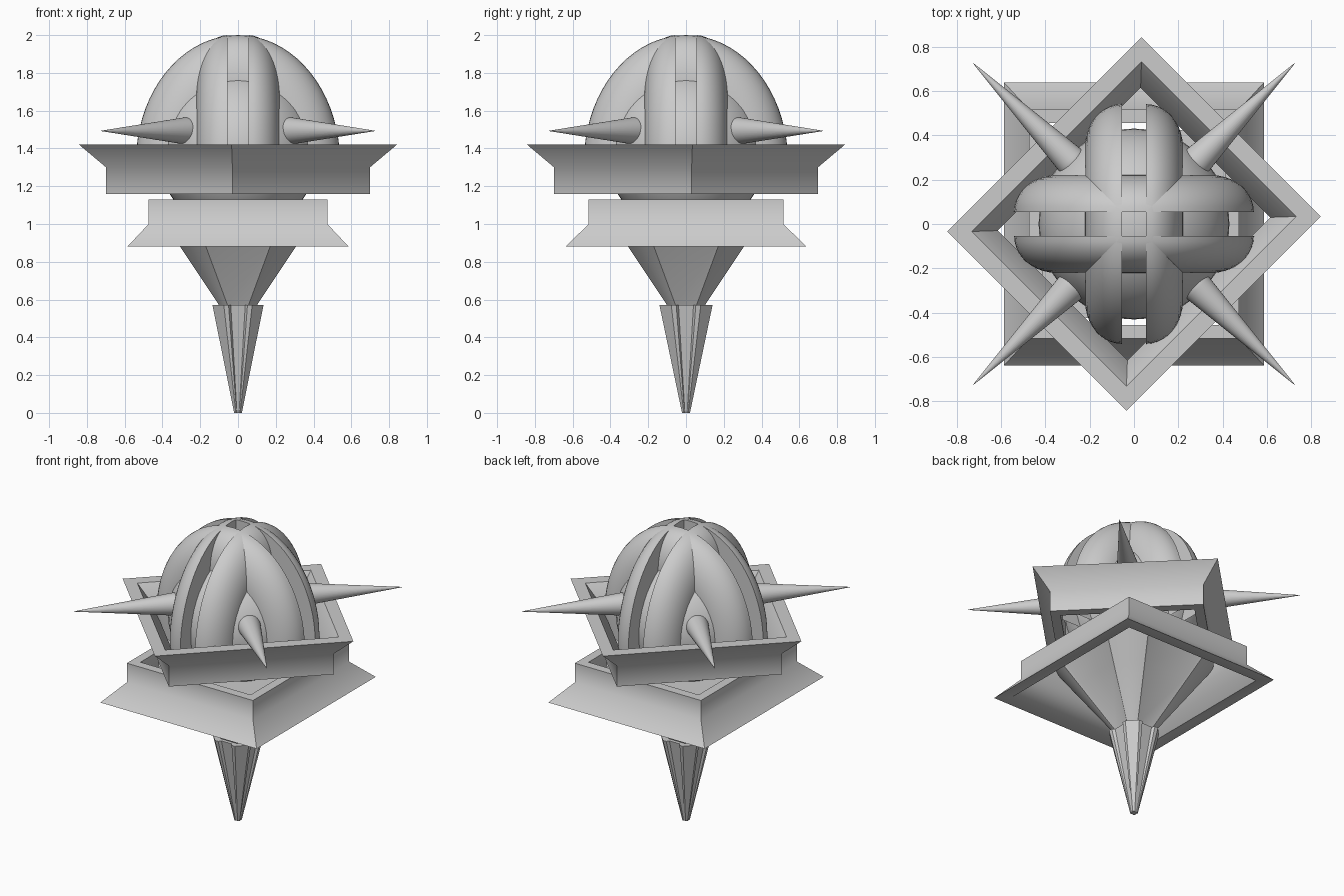
import bpy, bmesh, math
from mathutils import Vector, Matrix

if "Cube" in bpy.data.objects:
    bpy.data.objects.remove(bpy.data.objects["Cube"])

def finish(name, bm, smooth=None):
    bmesh.ops.remove_doubles(bm, verts=bm.verts, dist=1e-5)
    bmesh.ops.recalc_face_normals(bm, faces=bm.faces)
    me = bpy.data.meshes.new(name)
    bm.to_mesh(me)
    bm.free()
    ob = bpy.data.objects.new(name, me)
    bpy.context.collection.objects.link(ob)
    if smooth:
        bpy.ops.object.select_all(action='DESELECT')
        ob.select_set(True)
        bpy.context.view_layer.objects.active = ob
        bpy.ops.object.shade_smooth_by_angle(angle=math.radians(smooth))
    return ob

def loft(bm, rings, closed=False, caps=True):
    vr = [[bm.verts.new(p) for p in r] for r in rings]
    n = len(vr[0])
    pairs = list(zip(vr, vr[1:])) + ([(vr[-1], vr[0])] if closed else [])
    for a, b in pairs:
        for i in range(n):
            j = (i + 1) % n
            bm.faces.new((a[i], a[j], b[j], b[i]))
    if caps and not closed:
        bm.faces.new(vr[0])
        bm.faces.new(vr[-1])

def lathe(bm, profile, steps):
    # profile of (x, radius) spun about the x axis
    loft(bm, [[(x, r * math.cos(2 * math.pi * i / steps), r * math.sin(2 * math.pi * i / steps))
               for i in range(steps)] for x, r in profile])

# Flared rectangular frames: (half x, half y, z) going around the wall section
def frame(name, z_neck, z_mid, z_rim, fx, fy, turn):
    nx, ny, t, rim = 0.473, 0.515, 0.06, 0.078
    sec = [(nx, ny, z_neck), (nx, ny, z_mid), (fx, fy, z_rim),
           (fx - rim, fy - rim, z_rim), (nx - t, ny - t, z_mid), (nx - t, ny - t, z_neck)]
    bm = bmesh.new()
    loft(bm, [[(x, y, z), (-x, y, z), (-x, -y, z), (x, -y, z)] for x, y, z in sec], closed=True)
    bm.transform(Matrix.Rotation(math.radians(turn), 4, 'Z'))
    finish(name, bm, 50)

frame("lower_frame", 1.13, 1.00, 0.88, 0.586, 0.638, 0)
frame("upper_frame", 1.16, 1.30, 1.42, 0.571, 0.619, -45)

# Dome ribs: four rounded half-thickness oval discs, open at the bottom
CZ, RZ = 1.33, 0.67
prof = [(0.055, 0.01), (0.055, 0.54)]
prof += [(0.055 + 0.165 * math.sin(t), 0.35 + 0.19 * math.cos(t))
         for t in [math.pi / 2 * k / 10 for k in range(1, 11)]]
prof += [(0.22, 0.01)]
for k in range(4):
    bm = bmesh.new()
    lathe(bm, prof, 72)
    bm.transform(Matrix.Translation((0, 0, CZ)) @ Matrix.Diagonal((1, 1, RZ / 0.54, 1)) @
                 Matrix.Rotation(k * math.pi / 2, 4, 'Z'))
    bmesh.ops.bisect_plane(bm, geom=bm.verts[:] + bm.edges[:] + bm.faces[:],
                           plane_co=(0, 0, 1.2), plane_no=(0, 0, 1), clear_inner=True)
    finish(f"dome_rib_{k + 1}", bm, 35)

# Inner ball
bm = bmesh.new()
bmesh.ops.create_uvsphere(bm, u_segments=48, v_segments=24, radius=0.43,
                          matrix=Matrix.Translation((0, 0, 1.39)))
finish("inner_ball", bm, 35)

# Diagonal spikes
for k in range(4):
    bm = bmesh.new()
    lathe(bm, [(0.34, 0.045), (0.36, 0.065), (0.385, 0.072), (0.41, 0.07), (1.025, 0.001)], 32)
    bm.transform(Matrix.Translation((0, 0, 1.493)) @
                 Matrix.Rotation(math.pi / 4 + k * math.pi / 2, 4, 'Z'))
    finish(f"spike_{k + 1}", bm, 35)

# Funnel: rounded corner columns with slightly sunken flat panels
def funnel_ring(r, z):
    pts = []
    for q in range(4):
        base = math.radians(90 * q)
        for deg in [29 + 32 * i / 8 for i in range(9)]:
            a = base + math.radians(deg)
            pts.append((r * math.cos(a), r * math.sin(a), z))
        for deg in (63, 117):
            a = base + math.radians(deg)
            pts.append((0.97 * r * math.cos(a), 0.97 * r * math.sin(a), z))
    return pts

bm = bmesh.new()
loft(bm, [funnel_ring(0.11, 0.56), funnel_ring(0.118, 0.575),
          funnel_ring(0.35, 0.88), funnel_ring(0.49, 1.065)])
finish("funnel", bm, 20)

# Bottom point: chamfered square section with a groove down each side
def point_ring(s, z):
    pts = []
    for q in range(4):
        m = Matrix.Rotation(q * math.pi / 2, 3, 'Z')
        for x, y in ((0.118, -0.038), (0.118, 0.038), (0.135, 0.05),
                     (0.135, 0.075), (0.075, 0.135), (0.05, 0.135)):
            p = m @ Vector((x * s, y * s, z))
            pts.append((p.x, p.y * 1.04, p.z))
    return pts

bm = bmesh.new()
loft(bm, [point_ring(0.15, 0), point_ring(1, 0.57)])
finish("bottom_point", bm)
